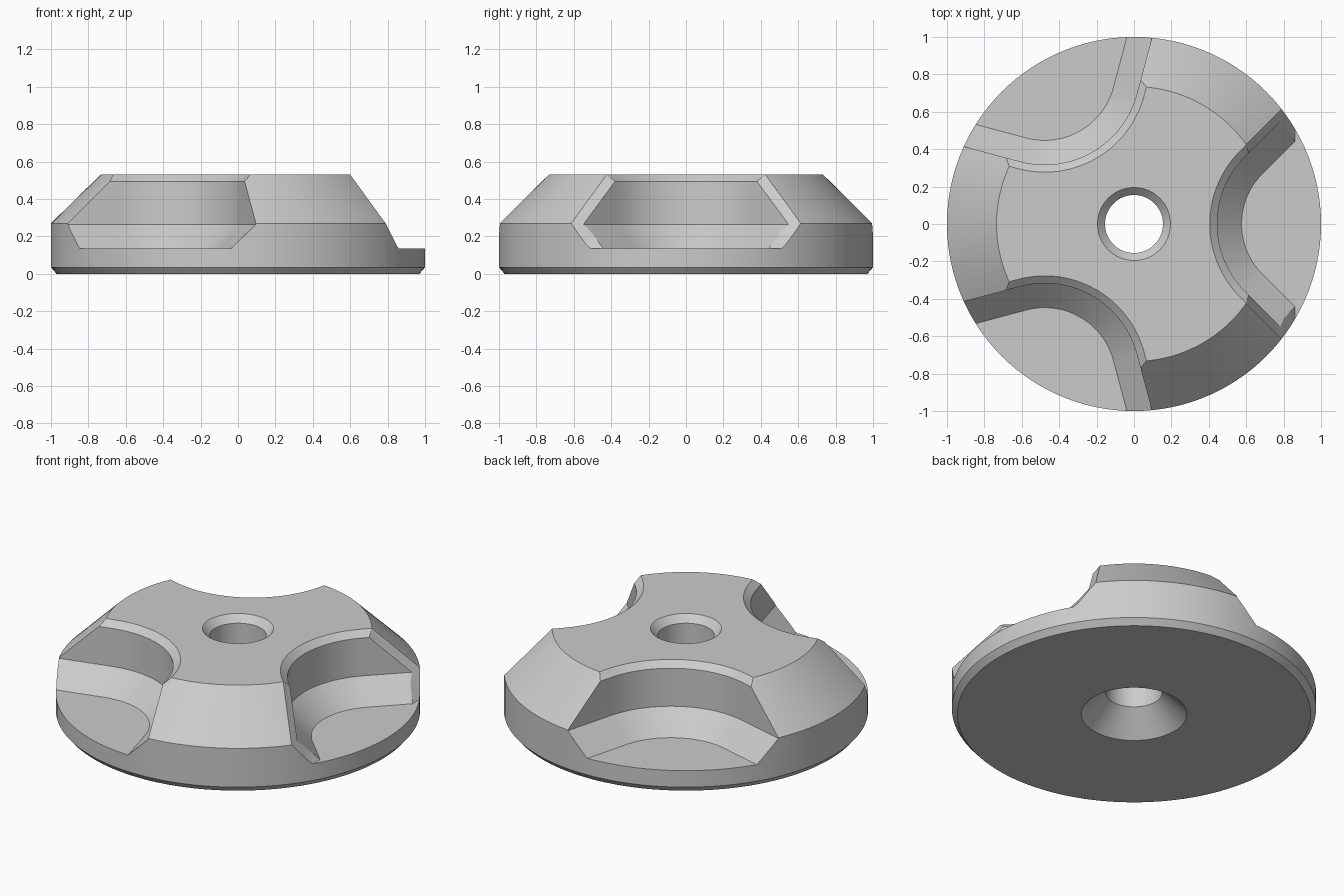
import bpy, bmesh, math
from mathutils import Matrix, Vector

if "Cube" in bpy.data.objects:
    bpy.data.objects.remove(bpy.data.objects["Cube"])

SEG = 120
FLOOR = 0.135


def make_object(name, bm):
    bmesh.ops.recalc_face_normals(bm, faces=bm.faces[:])
    mesh = bpy.data.meshes.new(name)
    bm.to_mesh(mesh)
    bm.free()
    obj = bpy.data.objects.new(name, mesh)
    bpy.context.collection.objects.link(obj)
    return obj


def bridge(bm, a, b):
    n = len(a)
    for i in range(n):
        bm.faces.new((a[i], a[(i + 1) % n], b[(i + 1) % n], b[i]))


# Knob body: closed radius/height profile turned around z
def make_body():
    profile = [(0.155, 0.135), (0.29, 0), (0.97, 0), (1, 0.035), (1, 0.27),
               (0.735, 0.53), (0.195, 0.53), (0.155, 0.49)]
    bm = bmesh.new()
    rings = []
    for r, z in profile:
        rings.append([bm.verts.new((r * math.cos(t), r * math.sin(t), z))
                      for t in (2 * math.pi * i / SEG for i in range(SEG))])
    for i, ring in enumerate(rings):
        bridge(bm, ring, rings[(i + 1) % len(rings)])
    return make_object("knob_body", bm)


# Pocket outline: round nose with straight 45 degree sides, inset by d
def outline(d, steps=28, x_end=1.05):
    radius, cx, s = 0.55 - d, 0.955, math.sqrt(0.5)
    pts = []
    for i in range(steps + 1):
        a = math.radians(-45 + 90 * i / steps)
        pts.append((cx - radius * math.cos(a), radius * math.sin(a)))
    y_end = radius * s + x_end - (cx - radius * s)
    return [(x_end, -y_end)] + pts + [(x_end, y_end)]


# Finger pocket: sloped foot, upright wall, chamfered top edge
def make_pocket(turn):
    bm = bmesh.new()
    layers = []
    for z, d in ((FLOOR, 0.17), (0.265, 0.04), (0.495, 0.04), (0.53, 0), (0.57, -0.045)):
        layers.append([bm.verts.new((x, y, z)) for x, y in outline(d)])
    for low, high in zip(layers, layers[1:]):
        bridge(bm, low, high)
    bm.faces.new(layers[0])
    bm.faces.new(layers[-1])
    bm.transform(turn)
    return make_object("pocket_cutter", bm)


# Flared mouth: chamfers the pocket where it leaves the rim
def make_flare(turn):
    inner = [(0.613, 0.38, 0.495), (0.785, 0.55, 0.265), (0.86, 0.443, FLOOR)]
    outer = [(0.60, 0.423, 0.53), (0.79, 0.613, 0.27), (0.86, 0.51, FLOOR)]
    bm = bmesh.new()
    for a, b in zip(inner, outer):
        a, b = Vector(a), Vector(b)
        for p in (a, a + (b - a) * 1.4):
            for dx in (0, 0.25):
                for side in (1, -1):
                    bm.verts.new((p.x + dx, p.y * side, p.z))
    hull = bmesh.ops.convex_hull(bm, input=bm.verts[:])
    loose = [v for v in bm.verts if not v.link_faces]
    bmesh.ops.delete(bm, geom=loose, context='VERTS')
    bm.transform(turn)
    return make_object("flare_cutter", bm)


body = make_body()
bpy.context.view_layer.objects.active = body
body.select_set(True)

# Three pockets evenly spaced around the knob
for k in range(3):
    turn = Matrix.Rotation(math.radians(120 * k), 4, 'Z')
    for cutter in (make_pocket(turn), make_flare(turn)):
        mod = body.modifiers.new("cut", 'BOOLEAN')
        mod.operation = 'DIFFERENCE'
        mod.solver = 'EXACT'
        mod.object = cutter
        bpy.ops.object.modifier_apply(modifier=mod.name)
        bpy.data.objects.remove(cutter, do_unlink=True)

bpy.ops.object.shade_smooth_by_angle(angle=math.radians(15))

grey = bpy.data.materials.new("plain_grey")
grey.diffuse_color = (0.6, 0.6, 0.6, 1)
grey.use_nodes = True
grey.node_tree.nodes["Principled BSDF"].inputs["Base Color"].default_value = grey.diffuse_color
body.data.materials.clear()
body.data.materials.append(grey)
